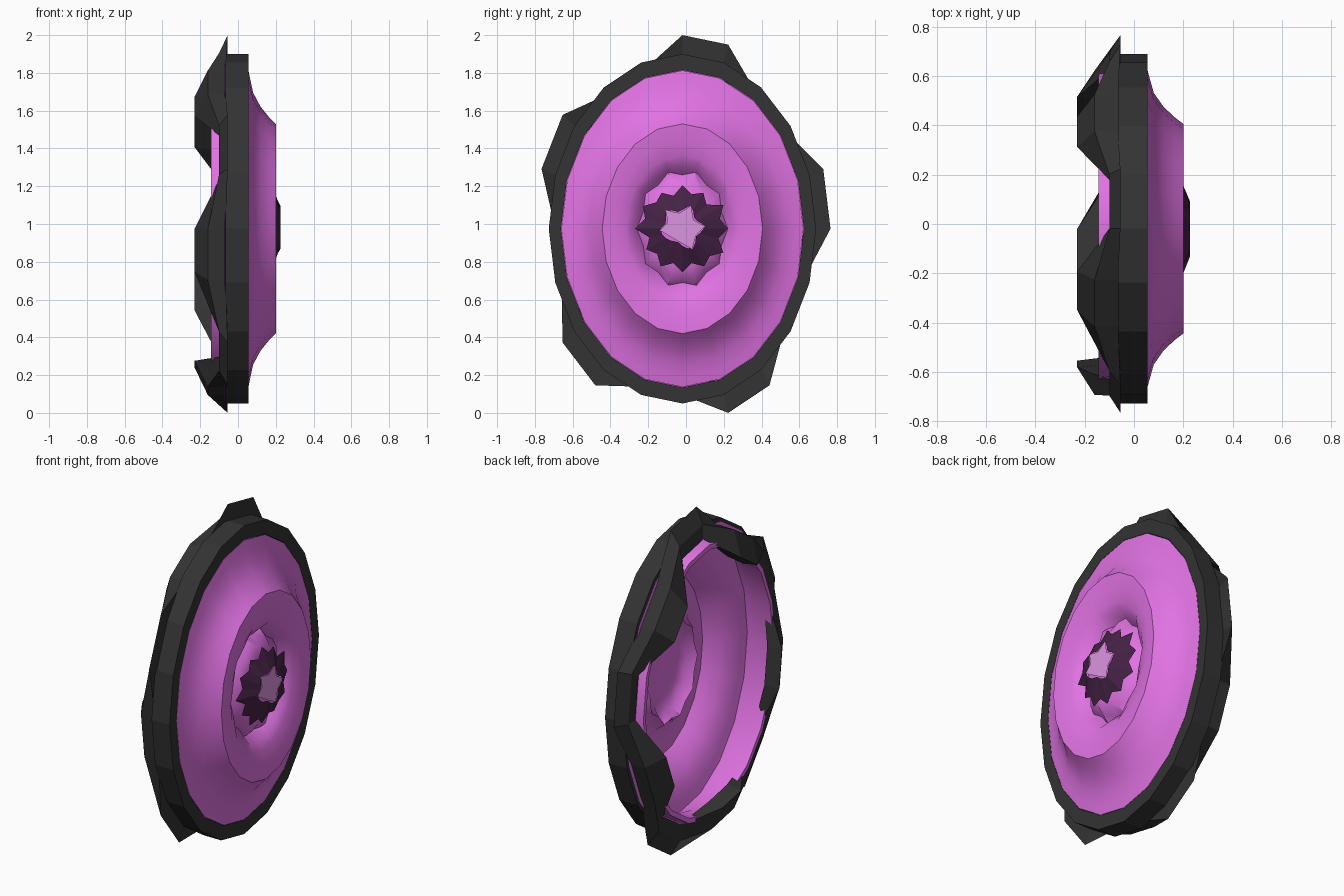
import bpy, bmesh, math

if "Cube" in bpy.data.objects:
    bpy.data.objects.remove(bpy.data.objects["Cube"])

N = 20                      # sides of every ring
CY, CZ, RATIO = -0.019, 0.975, 0.765


def material(name, rgb):
    m = bpy.data.materials.new(name)
    m.diffuse_color = (*rgb, 1)
    m.use_nodes = True
    m.node_tree.nodes["Principled BSDF"].inputs["Base Color"].default_value = m.diffuse_color
    return m


BLACK = material("charcoal", (0.033, 0.033, 0.033))
PINK = material("pink", (0.75, 0.17, 0.77))
PURPLE = material("dark_purple", (0.06, 0.016, 0.06))
LIGHT = material("light_pink", (0.72, 0.30, 0.75))


def point(x, r, k, ratio=RATIO, n=N):
    a = 2 * math.pi * k / n
    return (x, CY + ratio * r * math.sin(a), CZ + r * math.cos(a))


def loft(name, rings, mat, closed=False, smooth=False, cap=False):
    """Bridge a list of equal-length point loops."""
    bm = bmesh.new()
    loops = [[bm.verts.new(p) for p in ring] for ring in rings]
    pairs = list(zip(loops, loops[1:]))
    if closed:
        pairs.append((loops[-1], loops[0]))
    for a, b in pairs:
        n = len(a)
        for i in range(n):
            j = (i + 1) % n
            bm.faces.new((a[i], a[j], b[j], b[i]))
    if cap:
        last = loops[-1]
        c = bm.verts.new([sum(v.co[i] for v in last) / len(last) for i in range(3)])
        for i in range(len(last)):
            bm.faces.new((last[i], last[(i + 1) % len(last)], c))
    bmesh.ops.recalc_face_normals(bm, faces=bm.faces)
    me = bpy.data.meshes.new(name)
    bm.to_mesh(me)
    bm.free()
    me.materials.append(mat)
    ob = bpy.data.objects.new(name, me)
    bpy.context.collection.objects.link(ob)
    if smooth:
        bpy.ops.object.select_all(action='DESELECT')
        ob.select_set(True)
        bpy.context.view_layer.objects.active = ob
        bpy.ops.object.shade_smooth_by_angle(angle=math.radians(50))
    return ob


# outer rim
rim = [(-0.065, 0.925), (0.055, 0.925), (0.055, 0.84), (-0.065, 0.84)]
loft("outer_rim", [[point(x, r, k) for k in range(N)] for x, r in rim], BLACK, closed=True)

# wavy band behind the rim: two steps out, two steps in, five times around
OUT = [(-0.055, 1.025), (-0.10, 0.93), (-0.10, 0.84), (-0.055, 0.87)]
IN = [(-0.065, 0.88), (-0.16, 0.88), (-0.23, 0.735), (-0.14, 0.72)]
band = []
for i in range(4):
    band.append([point(*(OUT if k % 4 < 2 else IN)[i], k) for k in range(N)])
loft("wavy_band", band, BLACK, closed=True)

# pink shell: back flange, inner wall and front bulge
shell = [(-0.07, 0.905), (-0.075, 0.83), (-0.143, 0.82), (-0.143, 0.79), (-0.03, 0.80),
         (0.055, 0.838), (0.065, 0.79), (0.08, 0.72), (0.12, 0.645), (0.165, 0.59), (0.2, 0.555)]
loft("bulging_shell", [[point(x, r, k) for k in range(N)] for x, r in shell], PINK, smooth=True)

# dished face with a jagged crater and a central mound
face = [(0.2, 0.555, 0), (0.193, 0.47, 0), (0.175, 0.39, 0), (0.155, 0.345, 0.012),
        (0.105, 0.30, 0.015), (0.15, 0.255, 0.02), (0.168, 0.19, 0)]
loft("dished_face", [[point(x, r + (d if k % 2 else -d), k) for k in range(N)]
                     for x, r, d in face], PINK, smooth=True, cap=True)

# dark twelve-pointed star sloping up to a small light star
tips = [0.23, 0.22, 0.25, 0.24, 0.25, 0.23, 0.23, 0.23, 0.22, 0.25, 0.24, 0.22]
outer = []
for i, t in enumerate(tips):
    outer += [point(0.172, t, 2 * i, 1, 24), point(0.182, t * 0.82, 2 * i + 1, 1, 24)]
star_angles = [(20, 0.13), (52, 0.075), (84, 0.12), (118, 0.08), (154, 0.12),
               (200, 0.07), (266, 0.12), (292, 0.085), (318, 0.13), (350, 0.085)]


def star_radius(a):
    for (a0, r0), (a1, r1) in zip(star_angles, star_angles[1:] + [(380, 0.13)]):
        b = a if a >= 20 else a + 360
        if a0 <= b <= a1:
            return r0 + (r1 - r0) * (b - a0) / (a1 - a0)


inner = [point(0.226, star_radius(i * 15), i, 1, 24) for i in range(24)]
loft("dark_star", [outer, inner], PURPLE)
centre = [point(0.227, r, a, 1, 360) for a, r in star_angles]
loft("light_star", [centre], LIGHT, cap=True)
